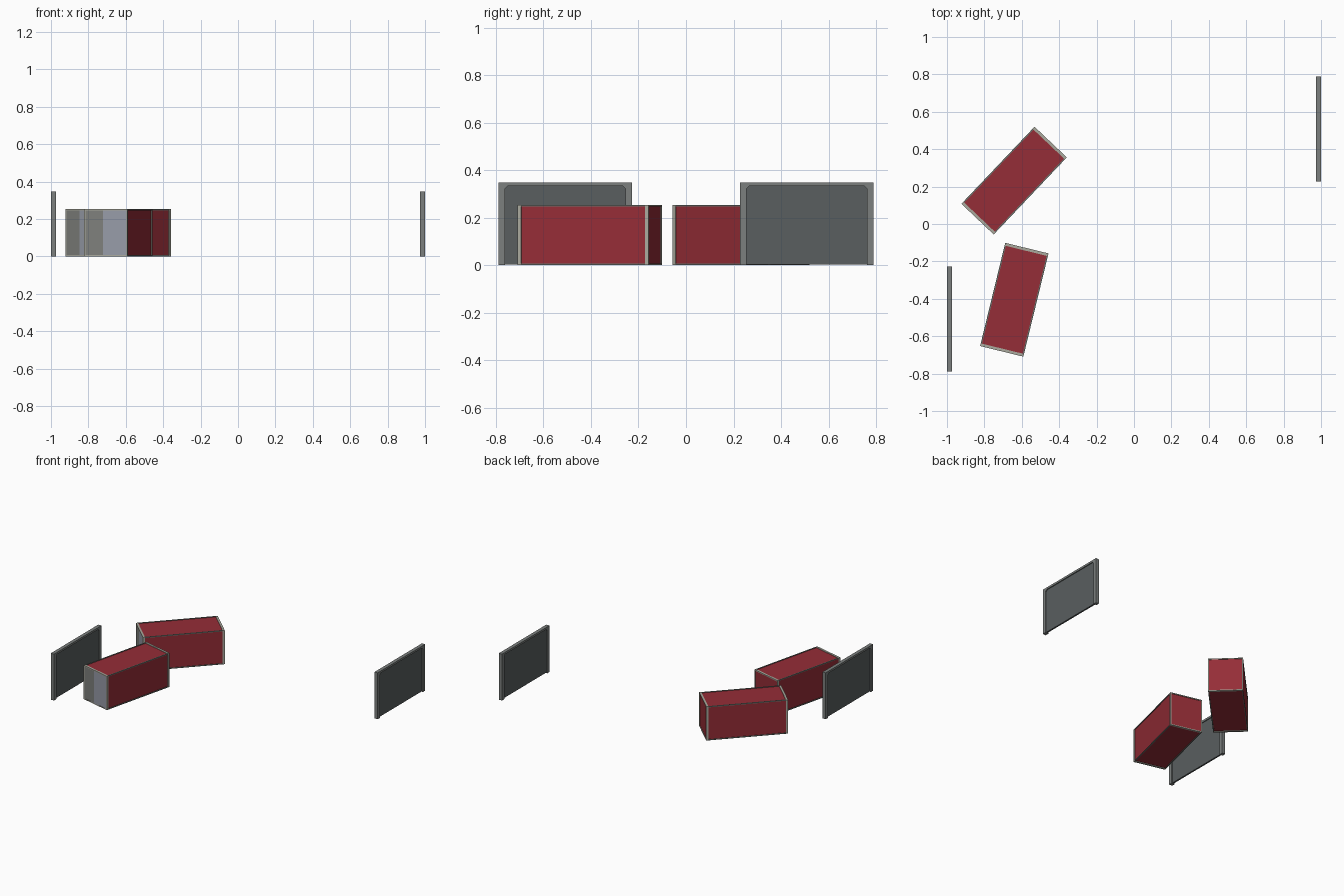
import bpy, bmesh, math
from mathutils import Matrix

if "Cube" in bpy.data.objects:
    bpy.data.objects.remove(bpy.data.objects["Cube"])


def material(name, rgb):
    m = bpy.data.materials.new(name)
    m.diffuse_color = (*rgb, 1)
    m.use_nodes = True
    m.node_tree.nodes["Principled BSDF"].inputs["Base Color"].default_value = m.diffuse_color
    return m


RED = material("container red", (0.30, 0.026, 0.038))
PALE = material("pale frame", (0.40, 0.40, 0.34))
RAIL = material("rail grey", (0.16, 0.17, 0.155))
WARM = material("warm end grey", (0.21, 0.215, 0.20))
COOL = material("cool end grey", (0.31, 0.33, 0.39))
PANEL = material("panel grey", (0.10, 0.112, 0.115))
TRIM = material("panel trim grey", (0.20, 0.215, 0.21))


def finish(name, bm, mat, matrix=Matrix()):
    bmesh.ops.recalc_face_normals(bm, faces=bm.faces)
    me = bpy.data.meshes.new(name)
    bm.to_mesh(me)
    bm.free()
    me.materials.append(mat)
    ob = bpy.data.objects.new(name, me)
    ob.matrix_world = matrix
    bpy.context.collection.objects.link(ob)
    return ob


def boxes(name, spans, mat, matrix=Matrix()):
    """One object from a list of (x0, x1, y0, y1, z0, z1) boxes."""
    bm = bmesh.new()
    for x0, x1, y0, y1, z0, z1 in spans:
        m = Matrix.Translation(((x0 + x1) / 2, (y0 + y1) / 2, (z0 + z1) / 2))
        m = m @ Matrix.Diagonal((x1 - x0, y1 - y0, z1 - z0, 1))
        bmesh.ops.create_cube(bm, size=1, matrix=m)
    return finish(name, bm, mat, matrix)


def container(label, cx, cy, angle):
    L, W, H = 0.284, 0.119, 0.254      # half length, half width, height
    p, r, d = 0.015, 0.007, 0.004      # post size, rail size, panel recess
    M = Matrix.Translation((cx, cy, 0)) @ Matrix.Rotation(math.radians(angle), 4, 'Z')
    # red body, slightly recessed inside the frame
    boxes(label + "_body", [(-L + d, L - d, -W + d, W - d, d, H - d)], RED, M)
    # end frames: corner posts and cross beams
    frame = []
    for x0, x1 in ((-L, -L + p), (L - p, L)):
        frame += [(x0, x1, -W, -W + r, 0, H), (x0, x1, W - r, W, 0, H)]
        frame += [(x0, x1, -W + r, W - r, 0, r), (x0, x1, -W + r, W - r, H - r, H)]
    boxes(label + "_end_frames", frame, PALE, M)
    # long rails along the four long edges
    rails = [(-L + p, L - p, y0, y1, z0, z0 + r)
             for y0, y1 in ((-W, -W + r), (W - r, W)) for z0 in (0, H - r)]
    boxes(label + "_long_rails", rails, RAIL, M)
    # two-tone grey plate on the south end
    x0, x1 = -L + 0.001, -L + d + 0.001
    boxes(label + "_end_plate_warm", [(x0, x1, 0.015, W - r, r, H - r)], WARM, M)
    boxes(label + "_end_plate_cool", [(x0, x1, -W + r, 0.015, r, H - r)], COOL, M)


def barrier(label, cx, cy):
    hw, H, s, t, c, th = 0.281, 0.348, 0.027, 0.015, 0.012, 0.026
    M = Matrix.Translation((cx, cy, 0))
    # recessed sheet
    boxes(label + "_sheet", [(-0.006, 0.006, -hw + s / 2, hw - s / 2, 0.004, H - t / 2)], PANEL, M)
    # trim: posts and top bar with chamfered inner corners
    outline = [(-hw, 0), (-hw, H), (hw, H), (hw, 0), (hw - s, 0), (hw - s, H - t - c),
               (hw - s - c, H - t), (-hw + s + c, H - t), (-hw + s, H - t - c), (-hw + s, 0)]
    bm = bmesh.new()
    face = bm.faces.new([bm.verts.new((-th / 2, y, z)) for y, z in outline])
    ext = bmesh.ops.extrude_face_region(bm, geom=[face], use_keep_orig=True)
    moved = [g for g in ext["geom"] if isinstance(g, bmesh.types.BMVert)]
    bmesh.ops.translate(bm, verts=moved, vec=(th, 0, 0))
    finish(label + "_trim", bm, TRIM, M)


container("rear_container", -0.641, 0.232, 46.5)
container("front_container", -0.640, -0.405, 76.3)
barrier("left_barrier", -0.987, -0.508)
barrier("right_barrier", 0.987, 0.508)
